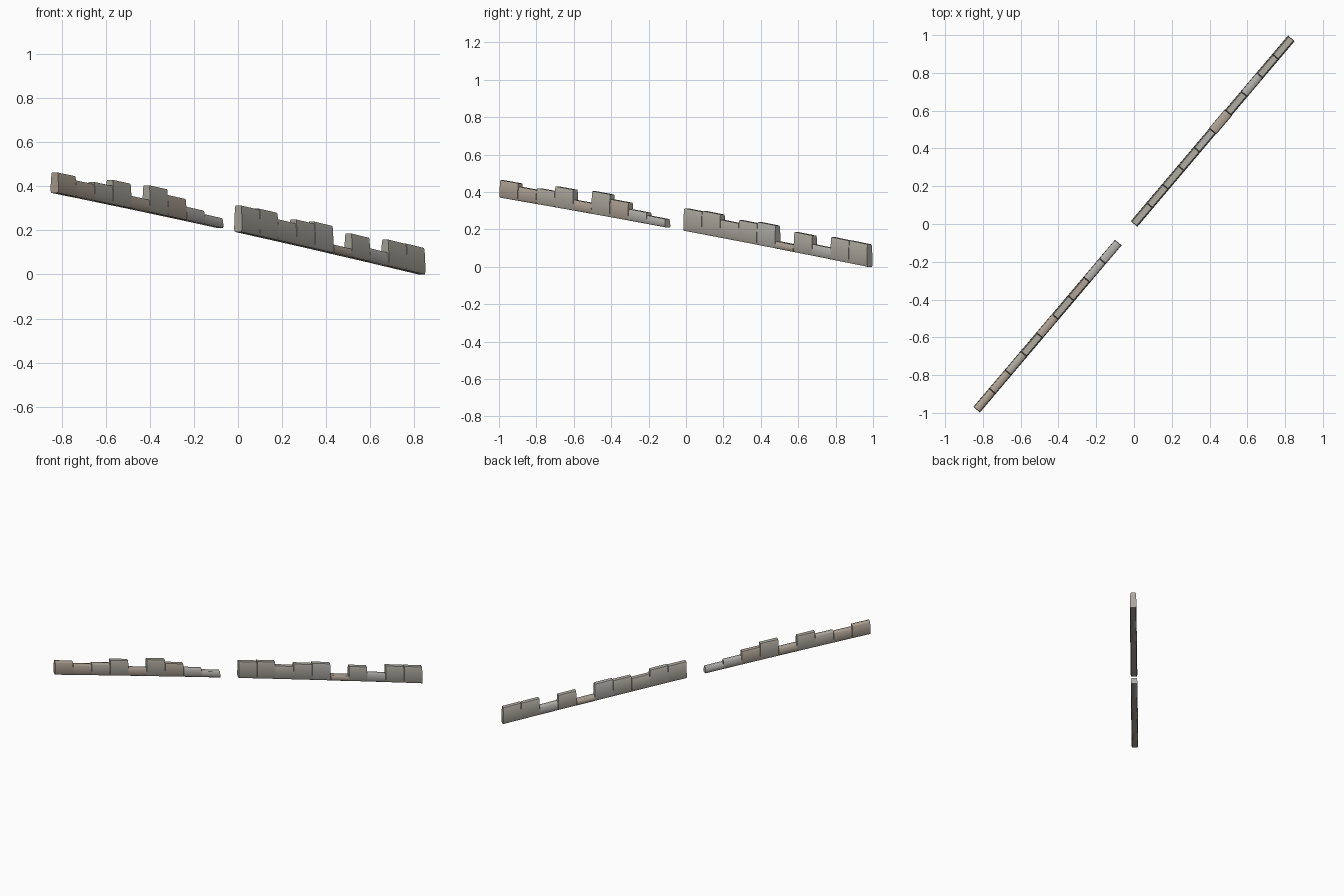
import bpy, bmesh, math
from mathutils import Vector

if "Cube" in bpy.data.objects:
    bpy.data.objects.remove(bpy.data.objects["Cube"])

# Sloping diagonal row: 20 slots, one left empty as a gap
START, END = Vector((-0.833, -0.983)), Vector((0.833, 0.983))
SLOTS, WIDTH = 20, 0.046
SIDE = (END - START).normalized()
ACROSS = Vector((SIDE.y, -SIDE.x))

# Stone heights along the row (0 = gap)
HEIGHTS = [.093, .074, .084, .111, .056, .121, .095, .060, .044, 0,
           .120, .124, .095, .113, .122, .038, .107, .060, .119, .120]
TONES = "bbggbgbssgggggsbgsgg"


def material(name, color):
    m = bpy.data.materials.new(name)
    m.diffuse_color = (*color, 1)
    m.use_nodes = True
    m.node_tree.nodes["Principled BSDF"].inputs["Base Color"].default_value = m.diffuse_color
    return m


MATS = {"b": material("brown_stone", (0.42, 0.35, 0.29)),
        "g": material("warm_grey_stone", (0.41, 0.39, 0.34)),
        "s": material("cool_grey_stone", (0.43, 0.42, 0.40))}


def ground(u):
    return 0.37 - 0.338 * u - 0.032 * u * u


# Half cross-section of a stone: (fraction of width, fraction of height)
HALF = [(0.40, 0.0), (0.50, 0.10), (0.48, 0.55), (0.41, 0.94), (0.34, 1.0)]
PROFILE = HALF + [(-a, b) for a, b in reversed(HALF)]


def stone(i, h, tone):
    width = WIDTH * (1.1 if i == 15 else 1.0)
    bm = bmesh.new()
    rings = []
    for end in (0, 1):
        u = (i + end) / SLOTS
        ring = []
        for a, b in PROFILE:
            # the ends lean in slightly towards the top
            inset = 0.002 * b * (1 - 2 * end)
            p = START.lerp(END, u) + SIDE * inset + ACROSS * (a * width)
            ring.append(bm.verts.new((p.x, p.y, ground(u) + b * h)))
        rings.append(ring)
    n = len(PROFILE)
    for k in range(n):
        j = (k + 1) % n
        bm.faces.new((rings[0][k], rings[0][j], rings[1][j], rings[1][k]))
    bm.faces.new(rings[0])
    bm.faces.new(rings[1])
    bmesh.ops.recalc_face_normals(bm, faces=bm.faces)
    me = bpy.data.meshes.new("stone")
    bm.to_mesh(me)
    bm.free()
    me.materials.append(MATS[tone])
    ob = bpy.data.objects.new(f"wall_stone_{i:02d}", me)
    bpy.context.collection.objects.link(ob)
    bpy.ops.object.select_all(action='DESELECT')
    ob.select_set(True)
    bpy.context.view_layer.objects.active = ob
    bpy.ops.object.shade_smooth_by_angle(angle=math.radians(60))


for i, (h, t) in enumerate(zip(HEIGHTS, TONES)):
    if h:
        stone(i, h, t)
